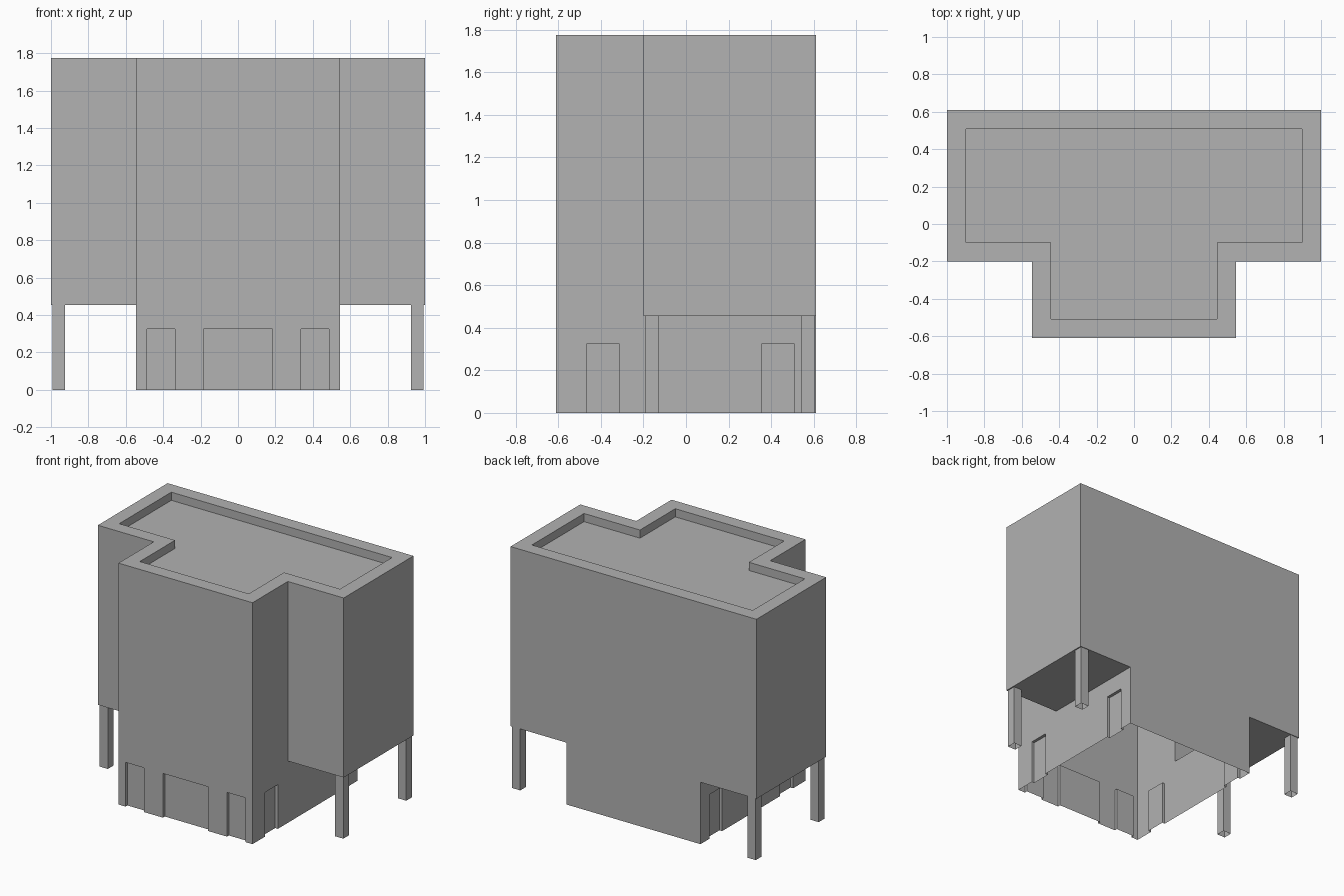
import bpy
import bmesh
from math import radians
from mathutils import Vector

cube = bpy.data.objects.get("Cube")
if cube:
    bpy.data.objects.remove(cube, do_unlink=True)

# Main dimensions
WING_X, CORE_X = 1.0, 0.545
FRONT, STEP, BACK = -0.61, -0.2, 0.61
FLOOR, TOP, ROOF = 0.455, 1.775, 1.715
RIM = 0.102
DOOR_H, DOOR_DEPTH = 0.325, 0.022

grey = bpy.data.materials.new("plain grey")
grey.use_nodes = True
colour = (0.445, 0.445, 0.445, 1)
grey.diffuse_color = colour
grey.node_tree.nodes["Principled BSDF"].inputs["Base Color"].default_value = colour


def face(bm, points):
    return bm.faces.new([bm.verts.new(p) for p in points])


def t_outline(inset):
    """T-shaped footprint, moved inward by inset."""
    w, c = WING_X - inset, CORE_X - inset
    f, s, b = FRONT + inset, STEP + inset, BACK - inset
    half = [(c, f), (c, s), (w, s), (w, b)]
    return half + [(-x, y) for x, y in reversed(half)]


def band(bm, lower, z0, upper, z1):
    """Ring of quads joining two matching outlines."""
    n = len(lower)
    for i in range(n):
        j = (i + 1) % n
        face(bm, [(*lower[i], z0), (*lower[j], z0), (*upper[j], z1), (*upper[i], z1)])


def door_wall(bm, origin, along, inward, length, doors, top_stops=()):
    """Ground-floor wall with recessed doors reaching the ground."""
    origin, along, inward = Vector(origin), Vector(along), Vector(inward)

    def at(s, z, depth=0):
        return origin + along * s + inward * depth + Vector((0, 0, z))

    outline = [(0, 0)]
    for a, b in doors:
        outline += [(a, 0), (a, DOOR_H), (b, DOOR_H), (b, 0)]
        frame = [(a, 0), (a, DOOR_H), (b, DOOR_H), (b, 0)]
        face(bm, [at(s, z, DOOR_DEPTH) for s, z in frame])
        for p, q in zip(frame, frame[1:]):
            face(bm, [at(*p), at(*q), at(*q, DOOR_DEPTH), at(*p, DOOR_DEPTH)])
    outline += [(length, 0), (length, FLOOR)]
    outline += [(s, FLOOR) for s in top_stops] + [(0, FLOOR)]
    face(bm, [at(s, z) for s, z in outline])


def finish(bm, name):
    bmesh.ops.remove_doubles(bm, verts=bm.verts, dist=0.0005)
    bmesh.ops.dissolve_limit(bm, angle_limit=radians(1), verts=bm.verts, edges=bm.edges)
    bmesh.ops.recalc_face_normals(bm, faces=bm.faces)
    mesh = bpy.data.meshes.new(name)
    bm.to_mesh(mesh)
    bm.free()
    mesh.materials.append(grey)
    obj = bpy.data.objects.new(name, mesh)
    bpy.context.collection.objects.link(obj)
    return obj


# Building shell: upper walls, parapet and sunken roof
bm = bmesh.new()
outer, inner = t_outline(0), t_outline(RIM)
n = len(outer)
for i in range(n):
    p, q = outer[i], outer[(i + 1) % n]
    bottom = [(*p, FLOOR), (*q, FLOOR)]
    if p[1] == q[1] == BACK:
        bottom[1:1] = [(CORE_X, BACK, FLOOR), (-CORE_X, BACK, FLOOR)]
    face(bm, bottom + [(*q, TOP), (*p, TOP)])
band(bm, outer, TOP, inner, TOP)
band(bm, inner, TOP, inner, ROOF)
face(bm, [(*p, ROOF) for p in inner])

# Undersides of the two raised wings
for side in (-1, 1):
    face(bm, [(side * x, y, FLOOR) for x, y in
              ((CORE_X, STEP), (WING_X, STEP), (WING_X, BACK), (CORE_X, BACK))])

# Ground floor, hollow and open below
depth = BACK - FRONT
front_doors = [(CORE_X + a, CORE_X + b) for a, b in
               ((-0.487, -0.337), (-0.184, 0.184), (0.337, 0.487))]
side_doors = [(y - FRONT, y - FRONT + 0.15) for y in (-0.465, 0.358)]
door_wall(bm, (-CORE_X, FRONT, 0), (1, 0, 0), (0, 1, 0), 2 * CORE_X, front_doors)
door_wall(bm, (-CORE_X, BACK, 0), (1, 0, 0), (0, -1, 0), 2 * CORE_X, [])
for side in (-1, 1):
    door_wall(bm, (side * CORE_X, FRONT, 0), (0, 1, 0), (-side, 0, 0), depth,
              side_doors, [STEP - FRONT])
finish(bm, "building_shell")

# Hollow square posts under the wing corners
LEG = 0.066
for side, side_name in ((-1, "right"), (1, "left")):
    for y, end_name in ((-0.192, "front"), (0.539, "back")):
        bm = bmesh.new()
        x0 = 0.925 * side
        x1 = x0 + LEG * side
        square = [(x0, y), (x1, y), (x1, y + LEG), (x0, y + LEG)]
        band(bm, square, 0, square, FLOOR)
        finish(bm, f"{end_name}_{side_name}_post")
